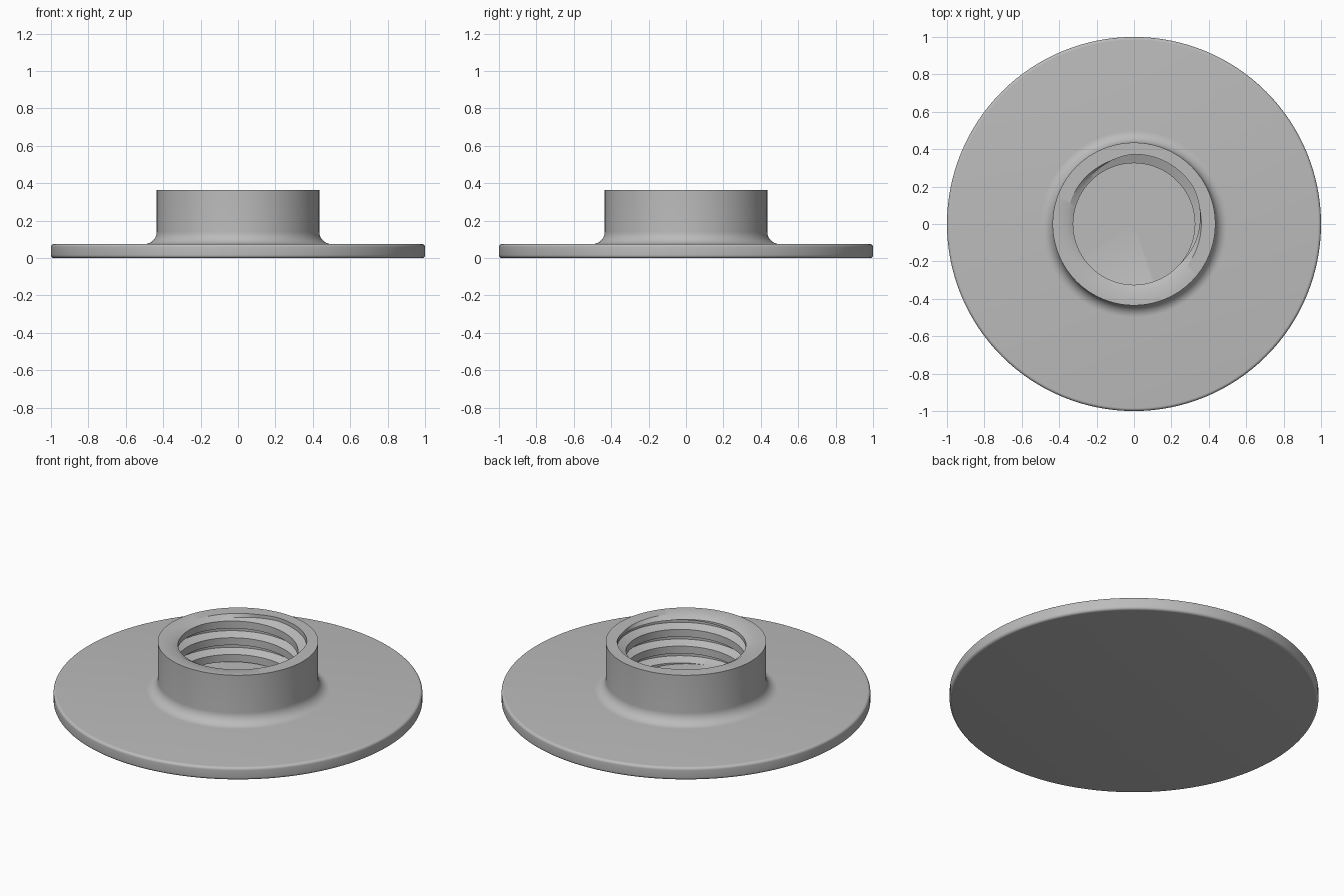
import bpy, bmesh
from math import sin, cos, pi, floor, radians

cube = bpy.data.objects.get("Cube")
if cube:
    bpy.data.objects.remove(cube, do_unlink=True)

SEGMENTS = 128
PLATE_TOP, EDGE = 0.075, 0.016
COLLAR_R, COLLAR_TOP, FILLET = 0.435, 0.365, 0.065
BORE_FLOOR, CHAMFER_Z, MOUTH_R = 0.08, 0.345, 0.36
MINOR_R, MAJOR_R, PITCH = 0.325, 0.373, 0.1
# Thread section over one pitch: (fraction of pitch, radius)
SECTION = [(0, MAJOR_R), (0.16, MAJOR_R), (0.36, MINOR_R), (0.8, MINOR_R), (1, MAJOR_R)]


def arc(cx, cz, r, start, end, steps=6):
    angles = [radians(start + (end - start) * i / steps) for i in range(steps + 1)]
    return [(cx + r * cos(a), cz + r * sin(a)) for a in angles]


def thread_radius(z, angle):
    phase = ((z - CHAMFER_Z) / PITCH - (angle / (2 * pi) - 0.25)) % 1
    for (f0, r0), (f1, r1) in zip(SECTION, SECTION[1:]):
        if phase <= f1:
            return r0 + (r1 - r0) * (phase - f0) / (f1 - f0)


def bore_profile(angle):
    """Threaded wall from the mouth down to the blind floor; rows follow the helix."""
    top = thread_radius(CHAMFER_Z, angle)
    points = [(max(MOUTH_R, top), COLLAR_TOP), (top, CHAMFER_Z)]
    for turn in range(2, -6, -1):
        for fraction, _ in reversed(SECTION[:-1]):
            z = CHAMFER_Z + PITCH * (turn + fraction + angle / (2 * pi) - 0.25)
            z = min(max(z, BORE_FLOOR), CHAMFER_Z)
            points.append((thread_radius(z, angle), z))
    return points + [(0, BORE_FLOOR)]


# Outer profile: underside, rounded plate edge, fillet, collar wall
outer = [(0, 0)]
outer += arc(1 - EDGE, EDGE, EDGE, -90, 0)
outer += arc(1 - EDGE, PLATE_TOP - EDGE, EDGE, 0, 90)
outer += arc(COLLAR_R + FILLET, PLATE_TOP + FILLET, FILLET, 270, 180, 10)
outer += [(COLLAR_R, COLLAR_TOP)]

# Revolve the profile, with the bore changing around the turn
bm = bmesh.new()
columns = []
for i in range(SEGMENTS + 1):
    a = 2 * pi * i / SEGMENTS
    columns.append([bm.verts.new((r * cos(a), r * sin(a), z))
                    for r, z in outer + bore_profile(a)])
for left, right in zip(columns, columns[1:]):
    for j in range(len(left) - 1):
        bm.faces.new((left[j], right[j], right[j + 1], left[j + 1]))
bmesh.ops.remove_doubles(bm, verts=bm.verts[:], dist=0.00005)
bmesh.ops.recalc_face_normals(bm, faces=bm.faces[:])
mesh = bpy.data.meshes.new("threaded_flange")
bm.to_mesh(mesh)
bm.free()

flange = bpy.data.objects.new("threaded_flange", mesh)
bpy.context.collection.objects.link(flange)

# Plain grey finish
grey = bpy.data.materials.new("light_grey")
grey.use_nodes = True
colour = (0.5, 0.5, 0.5, 1)
grey.diffuse_color = colour
grey.node_tree.nodes["Principled BSDF"].inputs["Base Color"].default_value = colour
mesh.materials.append(grey)

bpy.ops.object.select_all(action='DESELECT')
flange.select_set(True)
bpy.context.view_layer.objects.active = flange
bpy.ops.object.shade_smooth_by_angle(angle=radians(30))
